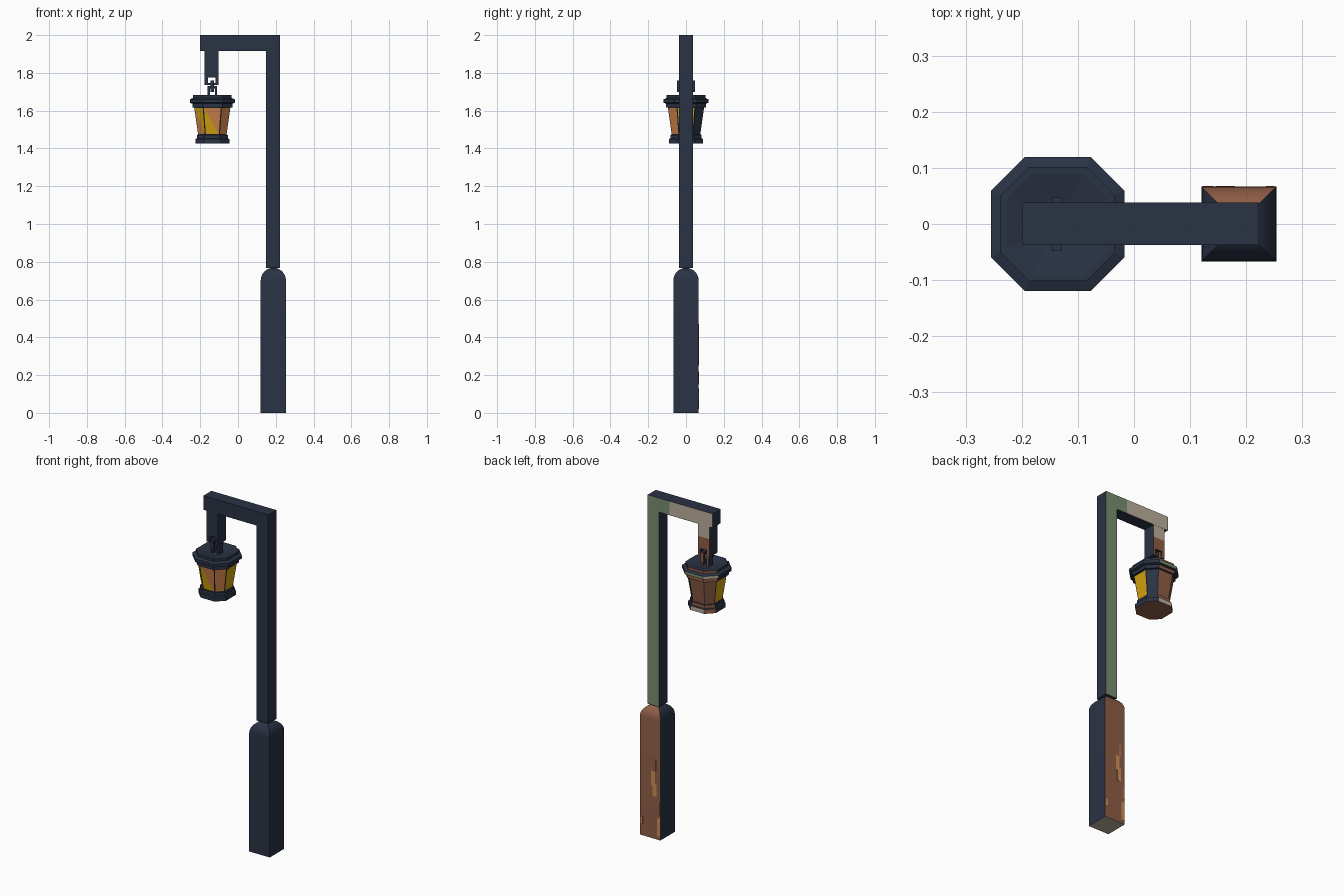
import bpy, bmesh, math
from mathutils import Vector

if "Cube" in bpy.data.objects:
    bpy.data.objects.remove(bpy.data.objects["Cube"])


def lin(c):
    c /= 255
    return c / 12.92 if c <= 0.04045 else ((c + 0.055) / 1.055) ** 2.4


COLOURS = {
    "navy_iron": (42, 50, 68), "rust_brown": (143, 94, 71), "moss_green": (121, 142, 111),
    "pale_stone": (188, 175, 157), "amber_yellow": (212, 164, 14),
    "warm_orange": (208, 130, 74), "tan": (204, 144, 86),
}
NAMES = list(COLOURS)
MATS = []
for n, rgb in COLOURS.items():
    m = bpy.data.materials.new(n)
    m.diffuse_color = (*[lin(c) for c in rgb], 1)
    m.use_nodes = True
    m.node_tree.nodes["Principled BSDF"].inputs["Base Color"].default_value = m.diffuse_color
    MATS.append(m)


def finish(name, bm, rule=None, smooth=False):
    """Turn a bmesh into an object, colouring faces by rule(centre, normal)."""
    bm.normal_update()
    if rule:
        for f in bm.faces:
            f.material_index = NAMES.index(rule(f.calc_center_median(), f.normal))
    me = bpy.data.meshes.new(name)
    bm.to_mesh(me)
    bm.free()
    for m in MATS:
        me.materials.append(m)
    ob = bpy.data.objects.new(name, me)
    bpy.context.collection.objects.link(ob)
    if smooth:
        bpy.ops.object.select_all(action='DESELECT')
        ob.select_set(True)
        bpy.context.view_layer.objects.active = ob
        bpy.ops.object.shade_smooth_by_angle(angle=math.radians(32))
    return ob


def loft(cx, outline, profile, caps=True):
    """Stack scaled copies of an outline; profile holds (half width, height)."""
    bm = bmesh.new()
    rings = [[bm.verts.new((cx + x * r, y * r, z)) for x, y in outline] for r, z in profile]
    k = len(outline)
    for a, b in zip(rings, rings[1:]):
        for i in range(k):
            j = (i + 1) % k
            bm.faces.new((a[i], a[j], b[j], b[i]))
    if caps:
        bm.faces.new(rings[0][::-1])
        bm.faces.new(rings[-1])
    return bm


def boxes(*spans):
    bm = bmesh.new()
    for x0, x1, y0, y1, z0, z1 in spans:
        vs = bmesh.ops.create_cube(bm, size=1)["verts"]
        for v in vs:
            v.co = Vector(((x0 + x1) / 2 + v.co.x * (x1 - x0),
                           (y0 + y1) / 2 + v.co.y * (y1 - y0),
                           (z0 + z1) / 2 + v.co.z * (z1 - z0)))
    return bm


SQUARE = [(-1, -1), (1, -1), (1, 1), (-1, 1)]
OCT = [(-.5, -1), (.5, -1), (1, -.5), (1, .5), (.5, 1), (-.5, 1), (-1, .5), (-1, -.5)]
PX, LX = 0.187, -0.136      # post and lantern axes


# Base with a domed, four-sided top
def base_rule(c, n):
    if n.z < -.5:
        return "pale_stone"
    return "rust_brown" if n.y > .15 else "navy_iron"


dome = [(max(.067 * math.cos(a), .003), .70 + .068 * math.sin(a))
        for a in [i * math.pi / 16 for i in range(9)]]
finish("base", loft(PX, SQUARE, [(.067, 0)] + dome), base_rule, True)

# Worn paint patches on the back of the base
finish("worn_patches", boxes((.145, .172, .065, .068, .25, .33), (.155, .18, .065, .068, .31, .40),
                             (.122, .142, .065, .068, .02, .13), (.235, .25, .065, .068, .07, .11),
                             (.124, .130, .065, .068, .15, .22), (.150, .156, .065, .068, .40, .47)),
       lambda c, n: "tan" if n.y > .5 else "rust_brown")

# Post and arm: one extruded L shape, back face split into two colours
bm = bmesh.new()
L = [(.148, .768), (.223, .768), (.223, 2), (-.2, 2), (-.2, 1.917), (.148, 1.917)]
front = bm.faces.new([bm.verts.new((x, -.037, z)) for x, z in L])
ext = bmesh.ops.extrude_face_region(bm, geom=[front])["geom"]
bmesh.ops.translate(bm, vec=(0, .075, 0), verts=[g for g in ext if isinstance(g, bmesh.types.BMVert)])
bmesh.ops.holes_fill(bm, edges=bm.edges[:])
bmesh.ops.bisect_plane(bm, geom=bm.verts[:] + bm.edges[:] + bm.faces[:],
                       plane_co=(.08, 0, 0), plane_no=(1, 0, 0))
bmesh.ops.recalc_face_normals(bm, faces=bm.faces[:])


def post_rule(c, n):
    if n.y > .5:
        return "moss_green" if c.x > .08 else "pale_stone"
    return "navy_iron"


finish("post_and_arm", bm, post_rule)


# Hanger with a square eye at its lower end
def hanger_rule(c, n):
    if n.y > .5:
        return "pale_stone" if c.z > 1.86 else "rust_brown"
    return "navy_iron"


h = .037
finish("hanger", boxes((-.178, -.103, -h, h, 1.845, 1.918), (-.178, -.103, -h, h, 1.775, 1.845),
                       (-.178, -.160, -h, h, 1.737, 1.775), (-.118, -.103, -h, h, 1.737, 1.775),
                       (-.160, -.118, -h, h, 1.737, 1.746)), hanger_rule)


def back_rust(c, n):
    return "rust_brown" if n.y > .9 else "navy_iron"


# Chain link wrapping round the hanger eye
finish("chain_link", boxes((-.146, -.128, -.047, .047, 1.748, 1.760), (-.146, -.128, -.047, .047, 1.700, 1.712),
                           (-.146, -.128, -.047, -.037, 1.712, 1.748), (-.146, -.128, .037, .047, 1.712, 1.748)),
       back_rust)

# Handle arch on the lantern roof
finish("handle", boxes((-.161, -.149, -.02, .02, 1.665, 1.73), (-.123, -.111, -.02, .02, 1.665, 1.73),
                       (-.149, -.123, -.02, .02, 1.718, 1.73)), back_rust)


# Lantern roof with shallow dished top
def roof_rule(c, n):
    if n.y > .4 and c.y > .05 and c.x < LX + .03:
        if c.x > LX - .03:                                   # straight back side
            return "moss_green" if .110 < c.y and n.z < .5 else "rust_brown"
        return "pale_stone" if 1.645 < c.z < 1.66 else "rust_brown"
    return "navy_iron"


finish("lantern_roof", loft(LX, OCT, [(.09, 1.615), (.106, 1.618), (.106, 1.637), (.119, 1.642), (.119, 1.66),
                                      (.102, 1.667), (.102, 1.682), (.09, 1.682), (.04, 1.67)]), roof_rule)


# Lantern foot
def foot_rule(c, n):
    if n.z < -.5:
        return "rust_brown"
    if n.y > .5 and c.x < LX + .03:
        return "pale_stone" if c.z < 1.45 and c.x > LX - .03 else "rust_brown"
    return "navy_iron"


finish("lantern_foot", loft(LX, OCT, [(.09, 1.425), (.09, 1.45), (.082, 1.453), (.082, 1.472), (.07, 1.474)]),
       foot_rule)

# Lantern body: glass on the front and sides, painted panels at the back
bm = loft(LX, OCT, [(.075, 1.472), (.096, 1.618)], caps=False)
bm.normal_update()
glass = []
for f in bm.faces:
    n = f.normal
    if n.y < .3:
        glass.append(f)
    elif n.x < .3:
        f.material_index = NAMES.index("rust_brown")
bmesh.ops.inset_individual(bm, faces=glass, thickness=.005)
for f in glass:
    n = f.normal.copy()
    right = Vector((0, 0, 1)).cross(n)
    c = f.calc_center_median()
    s = -1 if n.x < -.3 and n.y < -.3 else 1        # front left pane is flipped
    if n.x > .3 and n.y < -.3:                      # front right pane is plain
        f.material_index = NAMES.index("warm_orange")
        continue
    side = lambda v: (v.co - c).dot(right)
    top = next(v for v in f.verts if v.co.z > c.z and side(v) < 0)
    low = next(v for v in f.verts if v.co.z < c.z and side(v) > 0)
    new, _ = bmesh.utils.face_split(f, top, low)
    for g in (f, new):
        lower = (g.calc_center_median().z - c.z) * s < 0
        plain = abs(n.x) > .9                       # side panes are all yellow
        g.material_index = NAMES.index("amber_yellow" if lower or plain else "warm_orange")
finish("lantern_body", bm)
